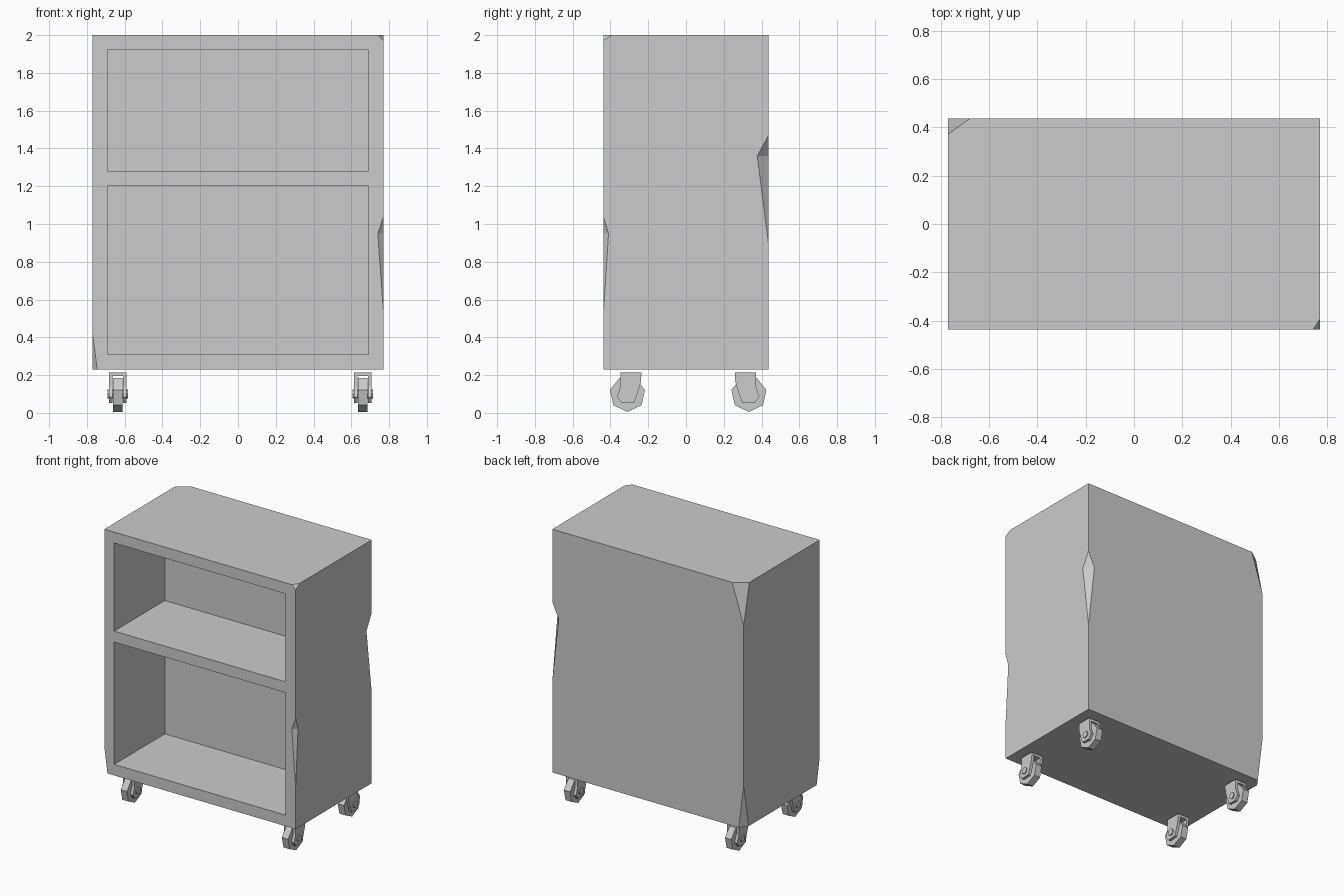
import bpy, bmesh, math
from mathutils import Vector, Matrix

cube = bpy.data.objects.get("Cube")
if cube:
    bpy.data.objects.remove(cube, do_unlink=True)

grey = bpy.data.materials.new("plain_grey")
grey.use_nodes = True
COLOUR = (0.6, 0.6, 0.6, 1)
grey.diffuse_color = COLOUR
grey.node_tree.nodes["Principled BSDF"].inputs["Base Color"].default_value = COLOUR

W, D, BOTTOM, TOP = 0.77, 0.437, 0.23, 2.0


def finish(name, bm):
    bmesh.ops.recalc_face_normals(bm, faces=bm.faces)
    mesh = bpy.data.meshes.new(name)
    bm.to_mesh(mesh)
    bm.free()
    mesh.materials.append(grey)
    obj = bpy.data.objects.new(name, mesh)
    bpy.context.collection.objects.link(obj)
    return obj


def add_box(bm, lo, hi):
    lo, hi = Vector(lo), Vector(hi)
    m = Matrix.Translation((lo + hi) / 2) @ Matrix.Diagonal((*(hi - lo), 1))
    bmesh.ops.create_cube(bm, size=1, matrix=m)


def add_prism(bm, outline, x0, x1):
    """Extrude a (y, z) outline along x."""
    face = bm.faces.new([bm.verts.new((x0, y, z)) for y, z in outline])
    new = bmesh.ops.extrude_face_region(bm, geom=[face])["geom"]
    verts = [v for v in new if isinstance(v, bmesh.types.BMVert)]
    bmesh.ops.translate(bm, verts=verts, vec=(x1 - x0, 0, 0))


def polygon(cy, cz, radius, sides):
    """Regular outline with one corner pointing down."""
    step = math.tau / sides
    return [(cy + radius * math.sin(i * step), cz - radius * math.cos(i * step))
            for i in range(sides)]


def cut(obj, cutter):
    cutter.hide_render = True
    mod = obj.modifiers.new("cut", 'BOOLEAN')
    mod.operation = 'DIFFERENCE'
    mod.solver = 'EXACT'
    mod.object = cutter
    bpy.context.view_layer.objects.active = obj
    bpy.ops.object.modifier_apply(modifier=mod.name)
    bpy.data.objects.remove(cutter, do_unlink=True)


def chip(obj, sx, sy, start, deep, end, dx, dy):
    """Knock a wedge out of a vertical edge, deepest at height deep."""
    p = Vector((sx * (W - dx), sy * D, deep))
    q = Vector((sx * W, sy * (D - dy), deep))
    mid = (p + q) / 2
    a, b = (Vector((sx * W, sy * D, z)) for z in (start, end))
    corners = [a + (a - mid) * 2, b + (b - mid) * 2, p + p - q, q + q - p]
    bm = bmesh.new()
    verts = [bm.verts.new(c) for c in corners]
    for i in range(4):
        bm.faces.new([v for j, v in enumerate(verts) if j != i])
    cut(obj, finish("chip_cutter", bm))


def corner_chip(obj, sx, sy, start, level, dx, dy):
    """Slice off a corner; the wedge carries on past the end of the box."""
    deep = start + (level - start) * 1.5
    chip(obj, sx, sy, start, deep, deep + (level - start), dx * 1.5, dy * 1.5)


# Cabinet with two open compartments
bm = bmesh.new()
add_box(bm, (-W, -D, BOTTOM), (W, D, TOP))
cabinet = finish("cabinet", bm)
for low, high in ((0.31, 1.2), (1.28, 1.92)):
    bm = bmesh.new()
    add_box(bm, (-0.69, -0.6, low), (0.69, 0.145, high))
    cut(cabinet, finish("compartment_cutter", bm))

# Worn edges and corners
chip(cabinet, 1, -1, 0.53, 0.95, 1.04, 0.03, 0.027)
chip(cabinet, 1, 1, 0.89, 1.36, 1.47, 0.052, 0.06)
corner_chip(cabinet, 1, -1, 1.97, TOP, 0.03, 0.045)
corner_chip(cabinet, -1, 1, 1.71, TOP, 0.092, 0.066)
corner_chip(cabinet, -1, 1, 0.55, BOTTOM, 0.04, 0.055)
corner_chip(cabinet, -1, -1, 0.42, BOTTOM, 0.025, 0.035)

# Casters: fork, seven-sided wheel and axle
AXLE = 0.1
CHEEK = [(-0.037, 0.215), (0.074, 0.215), (0.072, 0.165), (0.054, 0.105),
         (0.036, 0.055), (-0.03, 0.052), (-0.056, 0.085), (-0.037, 0.14)]


def caster(place, x, y, s):
    bm = bmesh.new()
    outline = [(y + s * cy, cz) for cy, cz in CHEEK]
    for side in (-1, 1):
        add_prism(bm, outline, x + side * 0.027, x + side * 0.047)
    add_box(bm, (x - 0.03, y + s * 0.0185 - 0.0555, 0.195),
            (x + 0.03, y + s * 0.0185 + 0.0555, 0.215))
    finish(place + "_caster_fork", bm)

    bm = bmesh.new()
    add_prism(bm, polygon(y, AXLE, 0.095, 7), x - 0.025, x + 0.025)
    finish(place + "_caster_wheel", bm)

    bm = bmesh.new()
    add_prism(bm, polygon(y, AXLE, 0.025, 8), x - 0.054, x + 0.054)
    finish(place + "_caster_axle", bm)


for side, x in (("right", -0.637), ("left", 0.66)):
    caster("front_" + side, x, -0.31, 1)
    caster("back_" + side, x, 0.333, -1)
